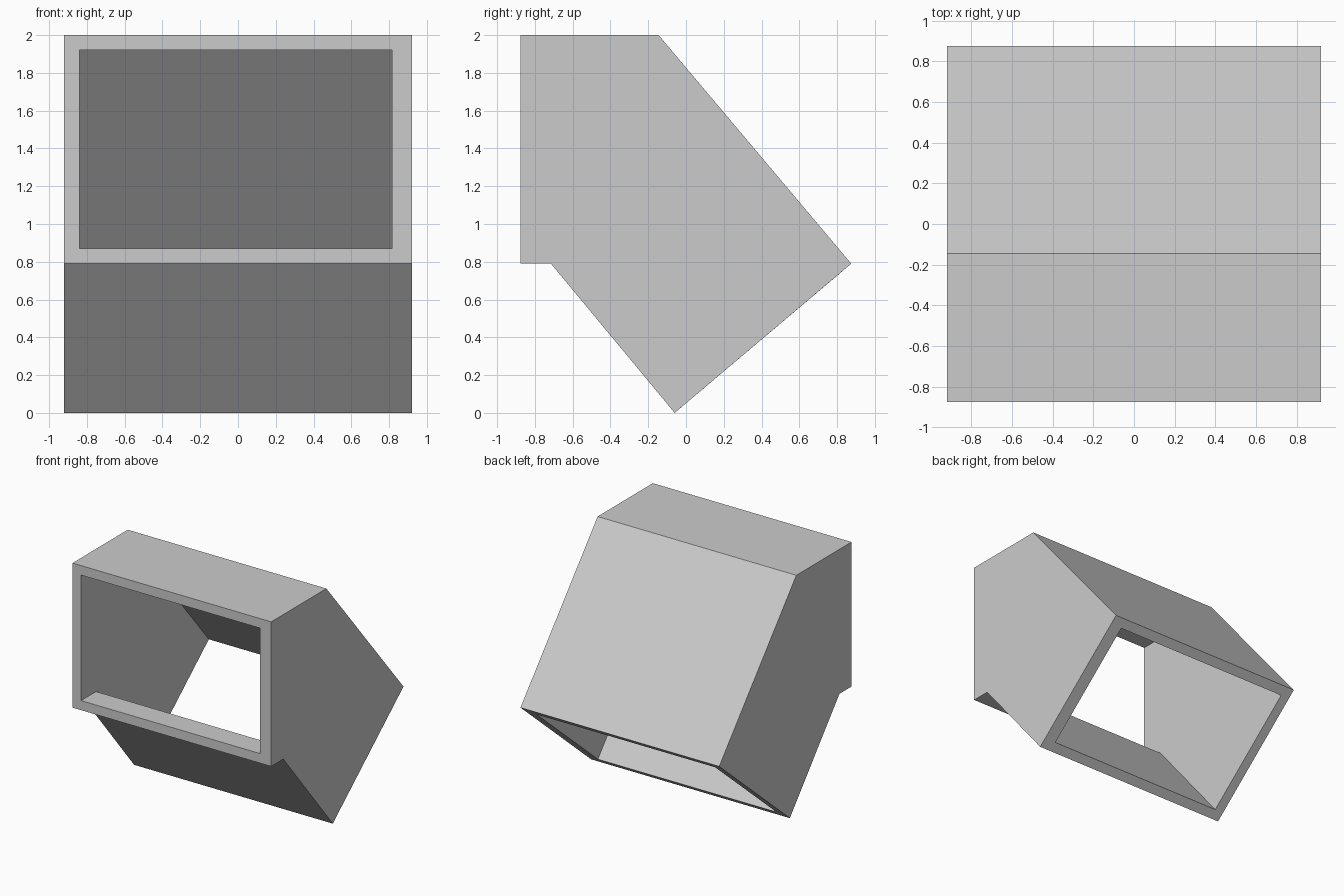
import bpy
import bmesh

cube = bpy.data.objects.get("Cube")
if cube:
    bpy.data.objects.remove(cube, do_unlink=True)

# Single plain grey material
grey = bpy.data.materials.new("light_grey")
grey.use_nodes = True
colour = (0.6, 0.6, 0.6, 1.0)
grey.diffuse_color = colour
grey.node_tree.nodes["Principled BSDF"].inputs["Base Color"].default_value = colour

# Stations along the duct, from front mouth through the bend to the lower mouth:
# each is an upper and a lower (y, z) point
OUTER = [((-0.875, 2.0), (-0.875, 0.79)),
         ((-0.145, 2.0), (-0.715, 0.79)),
         ((0.875, 0.79), (-0.06, 0.0))]
INNER = [((-0.875, 1.92), (-0.875, 0.87)),
         ((-0.183, 1.92), (-0.677, 0.87)),
         ((0.814, 0.738), (0.001, 0.052))]


def make_rings(bm, stations, x_min, x_max):
    """Add one rectangular ring of vertices per station."""
    rings = []
    for upper, lower in stations:
        corners = [(x_min, *upper), (x_max, *upper), (x_max, *lower), (x_min, *lower)]
        rings.append([bm.verts.new(c) for c in corners])
    return rings


def bridge(bm, ring_a, ring_b):
    """Join two four-sided rings with quads."""
    for i in range(4):
        j = (i + 1) % 4
        bm.faces.new((ring_a[i], ring_a[j], ring_b[j], ring_b[i]))


bm = bmesh.new()
outer = make_rings(bm, OUTER, -0.92, 0.92)
inner = make_rings(bm, INNER, -0.84, 0.815)

# Outside and inside walls
for rings in (outer, inner):
    for a, b in zip(rings, rings[1:]):
        bridge(bm, a, b)

# Flat rims around both mouths
bridge(bm, outer[0], inner[0])
bridge(bm, outer[-1], inner[-1])
bmesh.ops.recalc_face_normals(bm, faces=bm.faces[:])

mesh = bpy.data.meshes.new("elbow_duct")
bm.to_mesh(mesh)
bm.free()
mesh.materials.append(grey)
duct = bpy.data.objects.new("elbow_duct", mesh)
bpy.context.collection.objects.link(duct)
